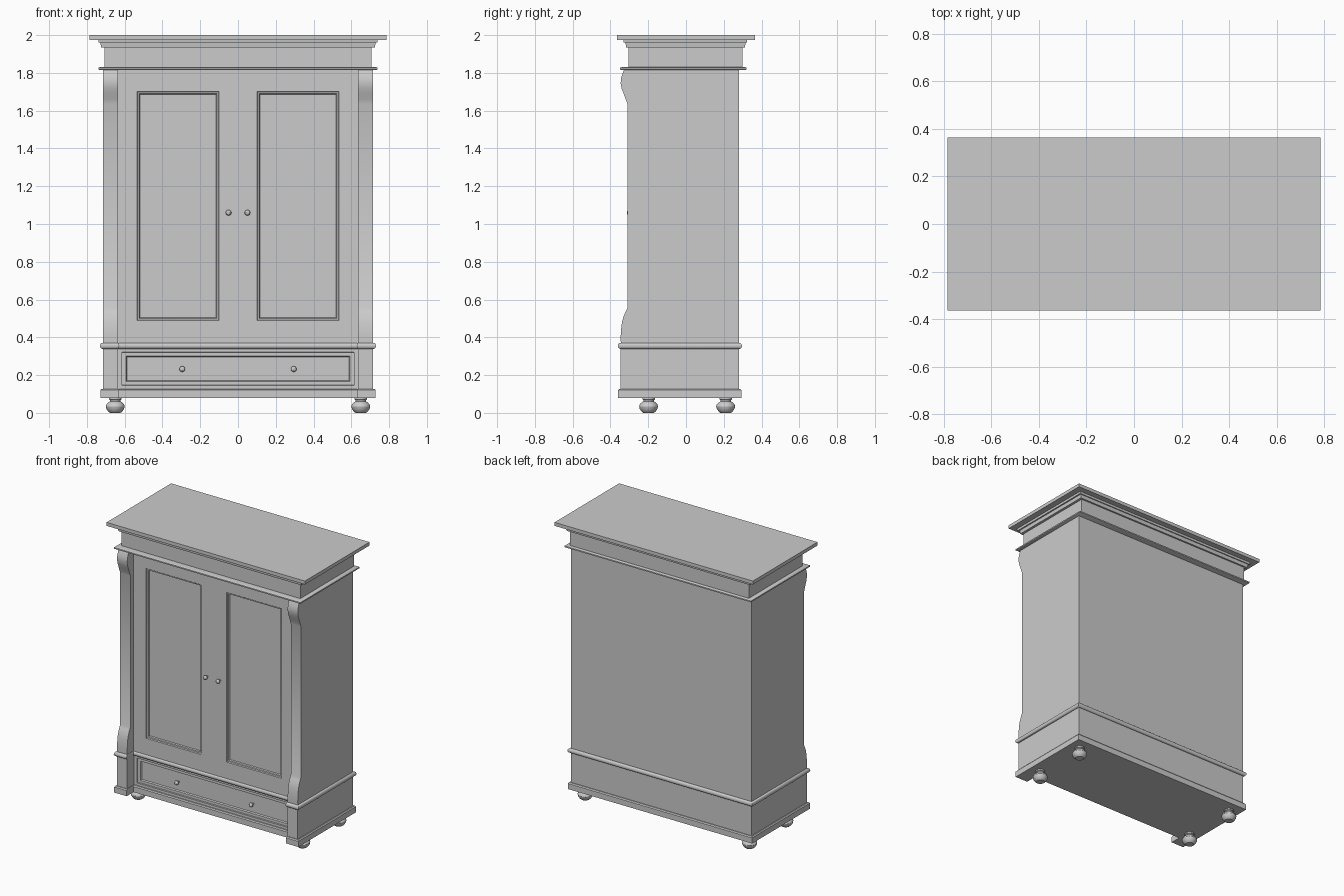
import bpy, bmesh, math

if "Cube" in bpy.data.objects:
    bpy.data.objects.remove(bpy.data.objects["Cube"])


def loft(name, rings):
    """Closed solid skinned through equal-length rings of 3D points."""
    bm = bmesh.new()
    vs = [[bm.verts.new(p) for p in r] for r in rings]
    n = len(rings[0])
    for a, b in zip(vs, vs[1:]):
        for i in range(n):
            j = (i + 1) % n
            bm.faces.new((a[i], a[j], b[j], b[i]))
    bm.faces.new(vs[0][::-1])
    bm.faces.new(vs[-1])
    bmesh.ops.recalc_face_normals(bm, faces=bm.faces)
    me = bpy.data.meshes.new(name)
    bm.to_mesh(me)
    bm.free()
    ob = bpy.data.objects.new(name, me)
    bpy.context.collection.objects.link(ob)
    return ob


def flat_rect(x, y0, y1, z):
    return [(-x, y0, z), (x, y0, z), (x, y1, z), (-x, y1, z)]


def box(name, x0, x1, y0, y1, z0, z1):
    return loft(name, [[(x0, y0, z), (x1, y0, z), (x1, y1, z), (x0, y1, z)] for z in (z0, z1)])


def plan(o, z):
    """Plan outline that breaks forward round both pilasters, grown by o."""
    w, p, f, m, b = 0.715 + o, 0.635 - o * 0.4, -0.345 - o, -0.268 - o, 0.28 + o
    return [(x, y, z) for x, y in ((-w, b), (-w, f), (-p, f), (-p, m),
                                   (p, m), (p, f), (w, f), (w, b))]


def panelled(name, outer, levels):
    """Front board; levels are (x0, x1, z0, z1, y) rectangles stepping inwards."""
    rings = [(*outer, -0.24)] + levels
    return loft(name, [[(x0, y, z0), (x1, y, z0), (x1, y, z1), (x0, y, z1)]
                       for x0, x1, z0, z1, y in rings])


def lathe(name, profile, loc, forward=False, n=24):
    """Turned part from (radius, height); forward turns its axis to -y."""
    rings = []
    for r, h in profile:
        ring = []
        for i in range(n):
            a = 2 * math.pi * i / n
            u, v = r * math.cos(a), r * math.sin(a)
            p = (u, -h, v) if forward else (u, v, h)
            ring.append(tuple(c + d for c, d in zip(p, loc)))
        rings.append(ring)
    return loft(name, rings)


# Carcass
box("carcass", -0.715, 0.715, -0.245, 0.28, 0.10, 1.82)

# Base plinth and half-round waist moulding
loft("base_plinth", [plan(0.014, 0.08), plan(0.014, 0.12), plan(0.008, 0.127)])
waist = []
for i in range(9):
    a = math.pi * (i / 8 - 0.5)
    waist.append(plan(0.003 + 0.013 * math.cos(a), 0.355 + 0.016 * math.sin(a)))
loft("waist_moulding", waist)

# Cornice: neck moulding, frieze, steps and top board
loft("cornice_frieze", [flat_rect(*r) for r in (
    (0.73, -0.34, 0.312, 1.814), (0.738, -0.349, 0.32, 1.818), (0.738, -0.349, 0.32, 1.827),
    (0.73, -0.34, 0.312, 1.831), (0.707, -0.305, 0.30, 1.831), (0.707, -0.305, 0.30, 1.935),
    (0.725, -0.317, 0.312, 1.935), (0.728, -0.32, 0.315, 1.96), (0.738, -0.33, 0.322, 1.96),
    (0.74, -0.332, 0.324, 1.975))])
loft("top_board", [flat_rect(0.785, -0.365, 0.365, z) for z in (1.975, 2.0)])

# Pilasters with scrolled ends, and the blocks beneath them
scroll = [(-0.345, 0.36), (-0.346, 0.40), (-0.344, 0.44), (-0.339, 0.48), (-0.331, 0.51),
          (-0.320, 0.535), (-0.310, 0.555), (-0.310, 1.635), (-0.319, 1.66), (-0.330, 1.69),
          (-0.340, 1.715), (-0.346, 1.745), (-0.344, 1.772), (-0.336, 1.797), (-0.328, 1.818),
          (-0.245, 1.818), (-0.245, 0.36)]
for side, s in (("left", -1), ("right", 1)):
    loft(side + "_pilaster", [[(s * x, y, z) for y, z in scroll] for x in (0.635, 0.715)])
    x0, x1 = sorted((s * 0.635, s * 0.715))
    box(side + "_pilaster_block", x0, x1, -0.346, -0.245, 0.12, 0.345)

# Doors with sunk panels, and their knobs
knob = [(0.007, 0), (0.006, 0.012), (0.012, 0.016), (0.015, 0.022),
        (0.014, 0.03), (0.009, 0.036), (0.003, 0.038)]
for side, s in (("left", -1), ("right", 1)):
    def rect(inset, y):
        a, b = sorted((s * (0.10 + inset), s * (0.535 - inset)))
        return (a, b, 0.488 + inset, 1.702 - inset, y)
    outer = (*sorted((0, s * 0.635)), 0.36, 1.818)
    panelled(side + "_door", outer, [(*outer, -0.275), rect(0, -0.275), rect(0.004, -0.268),
                                     rect(0.012, -0.266), rect(0.016, -0.258)])
    lathe(side + "_door_knob", knob, (s * 0.05, -0.275, 1.06), True)
    lathe(side + "_drawer_knob", knob, (s * 0.295, -0.25, 0.232), True)

# Drawer front in its rail
outer = (-0.635, 0.635, 0.12, 0.345)
panelled("drawer_front", outer, [
    (*outer, -0.266), (-0.615, 0.615, 0.145, 0.322, -0.266), (-0.613, 0.613, 0.147, 0.32, -0.258),
    (-0.592, 0.592, 0.166, 0.302, -0.258), (-0.587, 0.587, 0.171, 0.297, -0.249)])

# Bun feet
bun = [(0.028, 0), (0.038, 0.008), (0.047, 0.022), (0.05, 0.035), (0.046, 0.047),
       (0.036, 0.056), (0.028, 0.061), (0.028, 0.068), (0.033, 0.071), (0.033, 0.085)]
for yn, y in (("front", -0.198), ("back", 0.21)):
    for xn, x in (("left", -0.65), ("right", 0.65)):
        lathe(f"{yn}_{xn}_foot", bun, (x, y, 0))

# Smooth the curved parts, keep the crisp edges
for ob in bpy.data.objects:
    ob.select_set(True)
    bpy.context.view_layer.objects.active = ob
bpy.ops.object.shade_smooth_by_angle(angle=math.radians(30))
